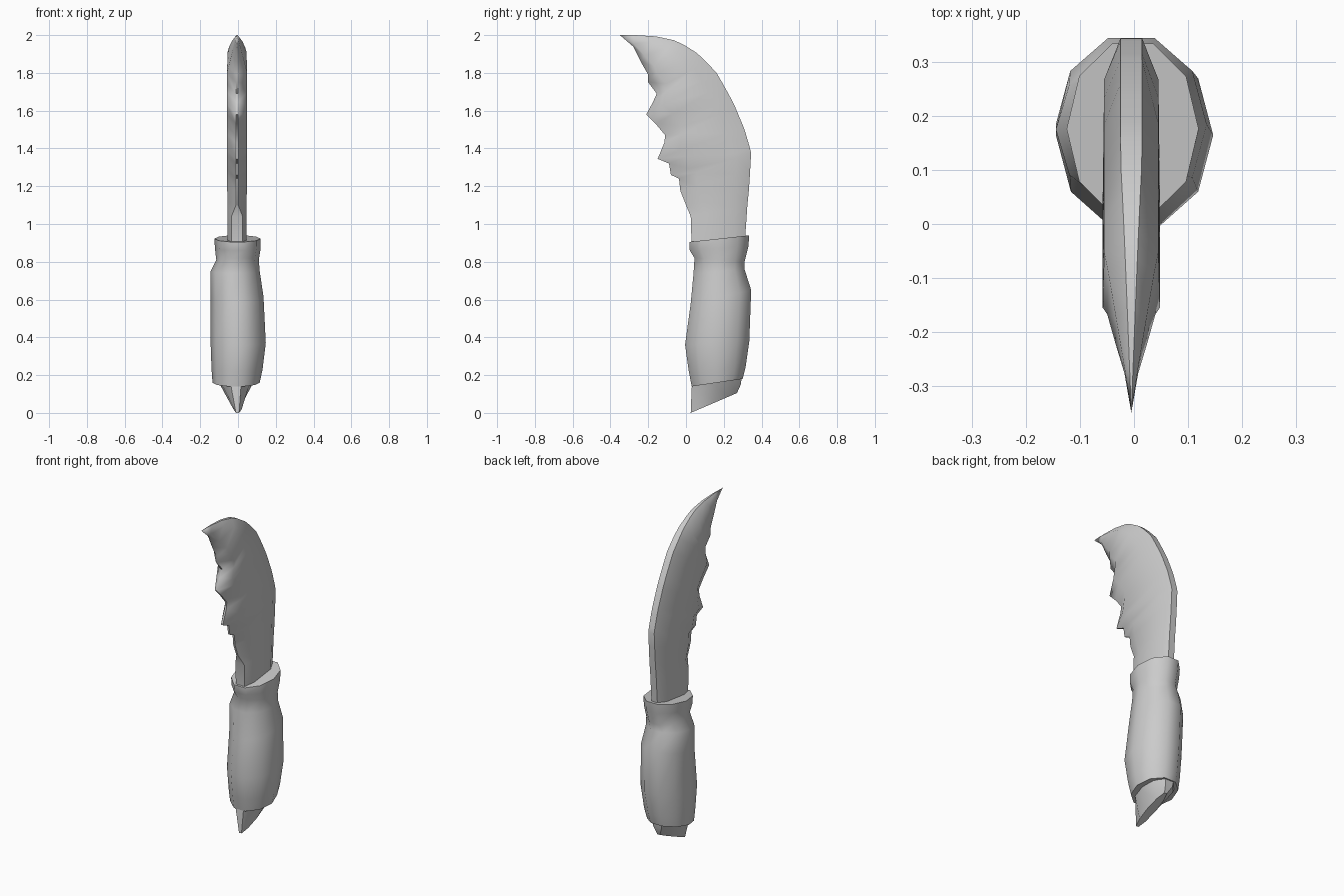
import bpy, bmesh, math
from mathutils import Vector

cube = bpy.data.objects.get("Cube")
if cube:
    bpy.data.objects.remove(cube)

grey = bpy.data.materials.new("plain grey")
grey.use_nodes = True
colour = (0.6, 0.6, 0.6, 1)
grey.diffuse_color = colour
grey.node_tree.nodes["Principled BSDF"].inputs["Base Color"].default_value = colour


def loft(name, rings, angle):
    """Skin a list of equal closed rings, cap both ends and shade smoothly."""
    bm = bmesh.new()
    loops = [[bm.verts.new(p) for p in ring] for ring in rings]
    for a, b in zip(loops, loops[1:]):
        n = len(a)
        for i in range(n):
            j = (i + 1) % n
            bm.faces.new((a[i], a[j], b[j], b[i]))
    bm.faces.new(loops[0])
    bm.faces.new(loops[-1])
    bmesh.ops.remove_doubles(bm, verts=bm.verts, dist=0.0005)
    bmesh.ops.recalc_face_normals(bm, faces=bm.faces)
    mesh = bpy.data.meshes.new(name)
    bm.to_mesh(mesh)
    bm.free()
    mesh.materials.append(grey)
    obj = bpy.data.objects.new(name, mesh)
    bpy.context.collection.objects.link(obj)
    bpy.ops.object.select_all(action='DESELECT')
    obj.select_set(True)
    bpy.context.view_layer.objects.active = obj
    bpy.ops.object.shade_smooth_by_angle(angle=math.radians(angle))
    return obj


def along(path, t):
    """Point at fraction t of the length of a polyline."""
    pts = [Vector(p) for p in path]
    left = t * sum((b - a).length for a, b in zip(pts, pts[1:]))
    for a, b in zip(pts, pts[1:]):
        d = (b - a).length
        if left <= d:
            return a.lerp(b, left / d)
        left -= d
    return pts[-1]


# Blade: notched cutting edge and curved spine, as (y, z)
edge = [(-.35, 2), (-.28, 1.94), (-.24, 1.86), (-.2, 1.79), (-.2, 1.75),
        (-.155, 1.69), (-.175, 1.645), (-.21, 1.58), (-.16, 1.53),
        (-.11, 1.47), (-.115, 1.43), (-.15, 1.345), (-.09, 1.32),
        (-.08, 1.26), (-.037, 1.24), (-.03, 1.175), (0, 1.1),
        (.025, 1.04), (.03, .88)]
spine = [(-.35, 2), (-.2, 2), (-.08, 1.98), (.03, 1.93), (.15, 1.82),
         (.22, 1.7), (.27, 1.6), (.31, 1.5), (.345, 1.38), (.335, 1.2),
         (.32, 1.05), (.31, .88)]
rings = []
for e in edge:
    front = Vector(e)
    t = (2 - front.y) / 1.12
    back = along(spine, t)
    chord = back - front
    half = .053 * min(1, t * 4.5) if t < .8 else .05
    f = front + chord * .24
    b = back - chord * .2
    cut = .006 if t < .85 else .03
    ridge = .02 * min(1, t * 3)
    side = [(cut * min(1, t * 6), front), (half, f), (half * .95, b), (ridge, back)]
    ring = [(x - .005, p.x, p.y) for x, p in side]
    ring += [(-x - .005, p.x, p.y) for x, p in reversed(side)]
    rings.append(ring)
loft("blade", rings, 50)


def grip_ring(x0, x1, y0, y1, z_front, z_back, sides=10):
    """Tilted ten-sided ring filling the given bounds."""
    ring = []
    for i in range(sides):
        a = math.tau * i / sides
        s = math.sin(a) / math.sin(math.radians(72))
        ring.append(((x0 + x1) / 2 + (x1 - x0) / 2 * math.cos(a),
                     (y0 + y1) / 2 + (y1 - y0) / 2 * s,
                     z_front + (z_back - z_front) * (s + 1) / 2))
    return ring


# Handle: swelling grip, pinched neck and collar
loft("handle", [grip_ring(*r) for r in (
    (-.135, .115, .03, .30, .14, .18),
    (-.14, .13, .015, .315, .22, .24),
    (-.145, .147, -.005, .335, .36, .38),
    (-.145, .135, .025, .345, .58, .65),
    (-.145, .115, .04, .31, .74, .76),
    (-.115, .11, .045, .31, .82, .80),
    (-.122, .12, .02, .33, .86, .88),
    (-.125, .12, .018, .335, .905, .94))], 45)

# Pommel: wedge running down to a blunt point at the front
loft("pommel", [grip_ring(*r) for r in (
    (-.11, .09, .035, .295, .17, .19),
    (-.09, .07, .03, .29, .13, .15),
    (-.03, .025, .025, .27, 0, .105))], 35)
